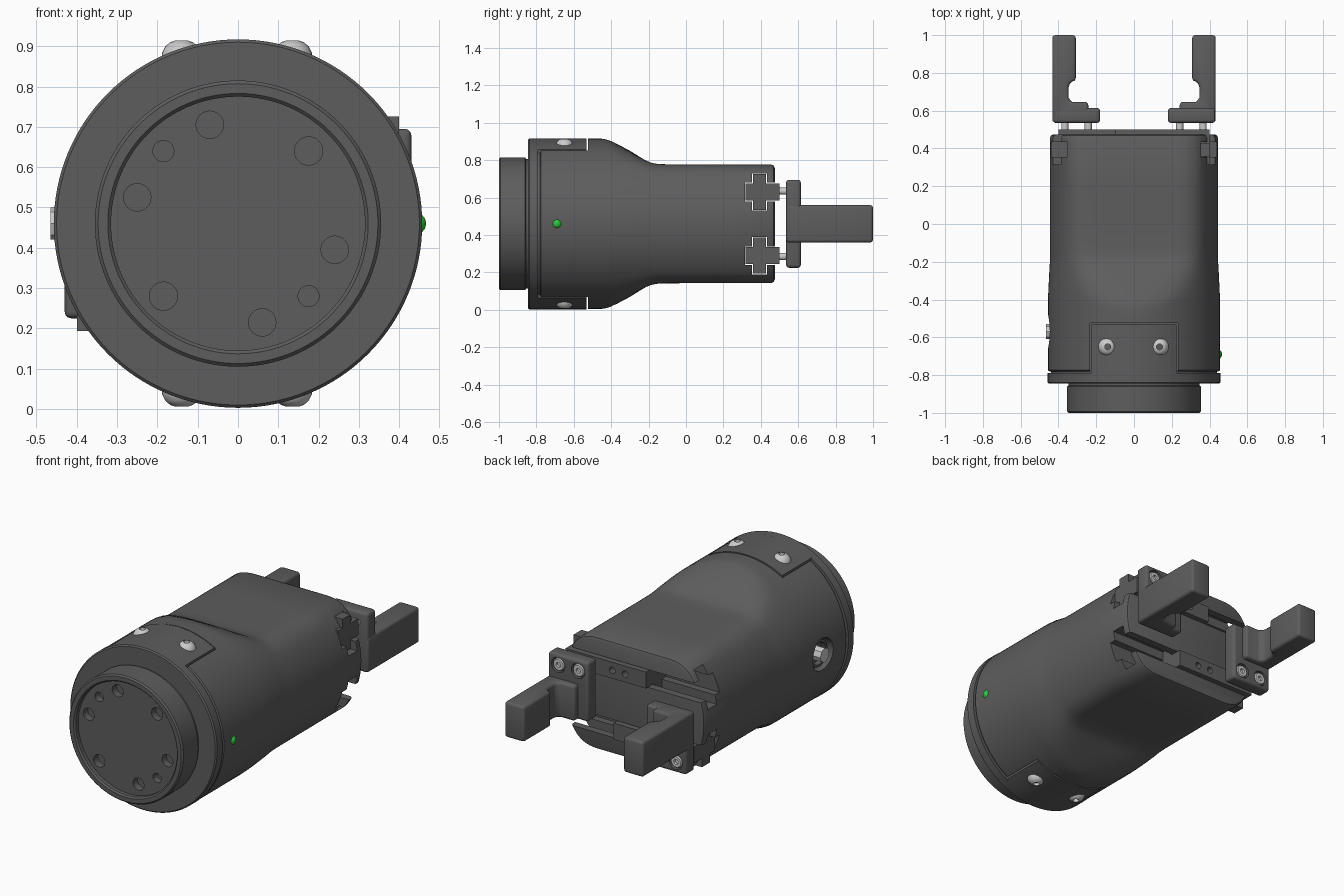
import bpy, bmesh
from math import pi, sin, cos, asin
from mathutils import Matrix, Vector

if "Cube" in bpy.data.objects:
    bpy.data.objects.remove(bpy.data.objects["Cube"])

CZ = 0.46  # height of the long axis


def material(name, col):
    m = bpy.data.materials.new(name)
    m.diffuse_color = (*col, 1)
    m.use_nodes = True
    m.node_tree.nodes["Principled BSDF"].inputs["Base Color"].default_value = m.diffuse_color
    return m


DARK = material("dark_shell", (0.11, 0.11, 0.11))
STEEL = material("steel", (0.6, 0.6, 0.58))
GREEN = material("green_light", (0.02, 0.6, 0.04))
FLIP = Matrix.Translation((0, 0, CZ)) @ Matrix.Rotation(pi, 4, 'Y') @ Matrix.Translation((0, 0, -CZ))


def finish(name, bm, mat=DARK):
    bmesh.ops.remove_doubles(bm, verts=bm.verts, dist=1e-5)
    bmesh.ops.recalc_face_normals(bm, faces=bm.faces)
    me = bpy.data.meshes.new(name)
    bm.to_mesh(me)
    bm.free()
    ob = bpy.data.objects.new(name, me)
    bpy.context.collection.objects.link(ob)
    me.materials.append(mat)
    return ob


def lathe(name, prof, loc, axis, mat=DARK, n=48):
    """Spin (radius, height) points around the given axis."""
    bm = bmesh.new()
    vs = [bm.verts.new((r, 0, h)) for r, h in prof]
    es = [bm.edges.new(p) for p in zip(vs, vs[1:])]
    bmesh.ops.spin(bm, geom=vs + es, cent=(0, 0, 0), axis=(0, 0, 1), angle=2 * pi, steps=n)
    q = Vector(axis).to_track_quat('Z', 'Y').to_matrix().to_4x4()
    bm.transform(Matrix.Translation(loc) @ q)
    return finish(name, bm, mat)


def cyl(name, r, length, loc, axis, mat=DARK, n=32):
    return lathe(name, [(0, 0), (r, 0), (r, length), (0, length)], loc, axis, mat, n)


def prism(name, pts, axis, a, b, mat=DARK):
    """Extrude a 2D outline along x, y or z."""
    put = {'x': lambda p, t: (t, *p), 'y': lambda p, t: (p[0], t, p[1]), 'z': lambda p, t: (*p, t)}[axis]
    bm = bmesh.new()
    lo, hi = [[bm.verts.new(put(p, t)) for p in pts] for t in (a, b)]
    bm.faces.new(lo)
    bm.faces.new(hi)
    for i in range(len(pts)):
        j = (i + 1) % len(pts)
        bm.faces.new((lo[i], lo[j], hi[j], hi[i]))
    return finish(name, bm, mat)


def rect(x0, x1, y0, y1):
    return [(x0, y0), (x1, y0), (x1, y1), (x0, y1)]


def apply(ob, kind, **kw):
    m = ob.modifiers.new(kind, kind)
    for k, v in kw.items():
        setattr(m, k, v)
    bpy.context.view_layer.objects.active = ob
    bpy.ops.object.modifier_apply(modifier=m.name)


def cut(ob, cutters):
    for c in cutters:
        apply(ob, 'BOOLEAN', operation='DIFFERENCE', solver='EXACT', object=c)
        bpy.data.objects.remove(c)


def bevel(ob, w):
    apply(ob, 'BEVEL', width=w, segments=3, limit_method='ANGLE', angle_limit=0.7)


def cross(g):
    """Cross-shaped slide outline in (y, z), shrunk by g."""
    z = 0.63
    return [(0.315 + g, z - 0.05 + g), (0.354 + g, z - 0.05 + g), (0.354 + g, z - 0.1 + g),
            (0.433 - g, z - 0.1 + g), (0.433 - g, z - 0.05 + g), (0.5, z - 0.05 + g),
            (0.5, z + 0.05 - g), (0.433 - g, z + 0.05 - g), (0.433 - g, z + 0.1 - g),
            (0.354 + g, z + 0.1 - g), (0.354 + g, z + 0.05 - g), (0.315 + g, z + 0.05 - g)]


# Shell: round at the rear, flattened above and below toward the jaws
def soft_min(s, h, k=0.07):
    t = max(k - abs(s - h), 0) / k
    return min(s, h) - t * t * k / 4


bm = bmesh.new()
rings = []
N = 128
for y, r, h in [(-.78, .448, .6), (-.774, .455, .6), (-.5, .455, .6), (-.45, .455, .53), (-.425, .455, .49),
                (-.40, .455, .465), (-.36, .454, .43), (-.30, .451, .391), (-.24, .448, .353),
                (-.21, .446, .336), (-.18, .445, .325), (-.15, .445, .32), (-.1, .445, .318), (.2, .445, .317),
                (.455, .445, .317), (.469, .439, .311), (.475, .425, .297)]:
    ring = []
    for i in range(N):
        a = 2 * pi * (i + .5) / N
        s = sin(a)
        ring.append(bm.verts.new((r * cos(a), y, CZ + (1 if s > 0 else -1) * soft_min(abs(r * s), h))))
    rings.append(ring)
for p, q in zip(rings, rings[1:]):
    for i in range(N):
        j = (i + 1) % N
        bm.faces.new((p[i], p[j], q[j], q[i]))
bm.faces.new(rings[0])
bm.faces.new(rings[-1])
shell = finish("body_shell", bm)

slots = [prism("slot_cutter", cross(0), 'x', -.6, .6) for _ in range(2)]
slots[1].data.transform(FLIP)
pockets = [prism("pocket_cutter", rect(-.232, .232, -.9, -.525), 'z', *z) for z in ((.83, 1.1), (-.2, .09))]
cut(shell, slots + pockets + [cyl("socket_cutter", .09, .2, (-.40, -.57, CZ), (-1, 0, 0))])

# Mounting flange and base ring with bolt holes
base = lathe("mounting_base", [(0, -.97), (.315, -.97), (.315, -.992), (.323, -1), (.347, -1), (.355, -.992),
                               (.355, -.86), (.347, -.855), (.347, -.845), (.45, -.845), (.457, -.838),
                               (.457, -.79), (.44, -.79), (.44, -.775), (0, -.775)], (0, 0, CZ), (0, 1, 0), n=128)
holes = [(-.07, .705, .034), (-.185, .64, .026), (-.25, .525, .034), (.175, .64, .035),
         (.24, .395, .034), (.175, .28, .026), (.06, .215, .034), (-.185, .28, .035)]
cut(base, [cyl("hole_cutter", r, .09, (x, -1.02, z), (0, 1, 0)) for x, z, r in holes])

# Base tabs with button screws, above and below
half = asin(.225 / .457)
arc = [(.457 * sin(t), CZ + .457 * cos(t)) for t in [half * (i / 10 - 1) for i in range(21)]]
for side, s in (("upper", 1), ("lower", -1)):
    tab = prism(side + "_tab", arc + [(.225, .81), (-.225, .81)], 'y', -.80, -.532)
    if s < 0:
        tab.data.transform(FLIP)
    for x in (-.14, .135):
        lathe(side + "_screw", [(0, .022), (.016, .022), (.016, .046), (.028, .042), (.04, .032), (.048, .016),
                                (.05, 0), (.05, -.02), (0, -.02)], (x, -.65, CZ + s * .408), (0, 0, s), STEEL, 32)

# Side connector and status light
cyl("connector_pin", .04, .07, (-.395, -.57, CZ), (-1, 0, 0), STEEL, 8)
lathe("connector_ring", [(.062, 0), (.062, .03), (.075, .03), (.075, 0)], (-.398, -.57, CZ), (-1, 0, 0))
lathe("status_light", [(0, .018), (.012, .015), (.021, .008), (.025, 0), (.025, -.03), (0, -.03)],
      (.449, -.69, CZ), (1, 0, 0), GREEN, 24)

# Jaws: slide, plate, finger and screws; the left set is the right one turned half round
for side in ("right", "left"):
    parts = []
    slide = prism(side + "_slide", cross(.004), 'x', -.1, .40)
    cut(slide, [cyl("hole_cutter", .018, .1, (x, .44, .63), (0, 1, 0)) for x in (.03, .11)])
    plate = prism(side + "_plate", rect(.18, .43, .36, .695), 'y', .535, .614)
    bevel(plate, .016)
    cut(plate, [cyl("hole_cutter", .042, .1, (x, .59, .635), (0, 1, 0)) for x in (.242, .366)])
    outline = [(.432, .537), (.432, .998), (.308, .998), (.308, .76)]
    outline += [(.36 - .055 * cos(t), .706 + .052 * sin(t)) for t in (1.2, 1.0, .8, .5)]
    outline = [(.432, .537), (.432, 1), (.308, 1), (.308, .758), (.325, .755), (.34, .742), (.347, .722),
               (.347, .672), (.341, .655), (.325, .646), (.242, .646), (.242, .6), (.242, .537)]
    finger = prism(side + "_finger", outline, 'z', .36, .56)
    bevel(finger, .022)
    parts += [slide, plate, finger]
    for x in (.242, .366):
        parts.append(cyl(side + "_jaw_stud", .019, .07, (x, .475, .635), (0, 1, 0), STEEL, 24))
        parts.append(lathe(side + "_jaw_screw", [(0, .01), (.014, .01), (.014, .024), (.03, .024), (.035, .019),
                                                 (.035, -.01), (0, -.01)], (x, .588, .635), (0, 1, 0), STEEL, 32))
    if side == "left":
        for p in parts:
            p.data.transform(FLIP)

# Smooth curved faces, keep edges crisp
for ob in bpy.context.collection.objects:
    ob.select_set(True)
bpy.context.view_layer.objects.active = shell
bpy.ops.object.shade_smooth_by_angle(angle=0.6)
